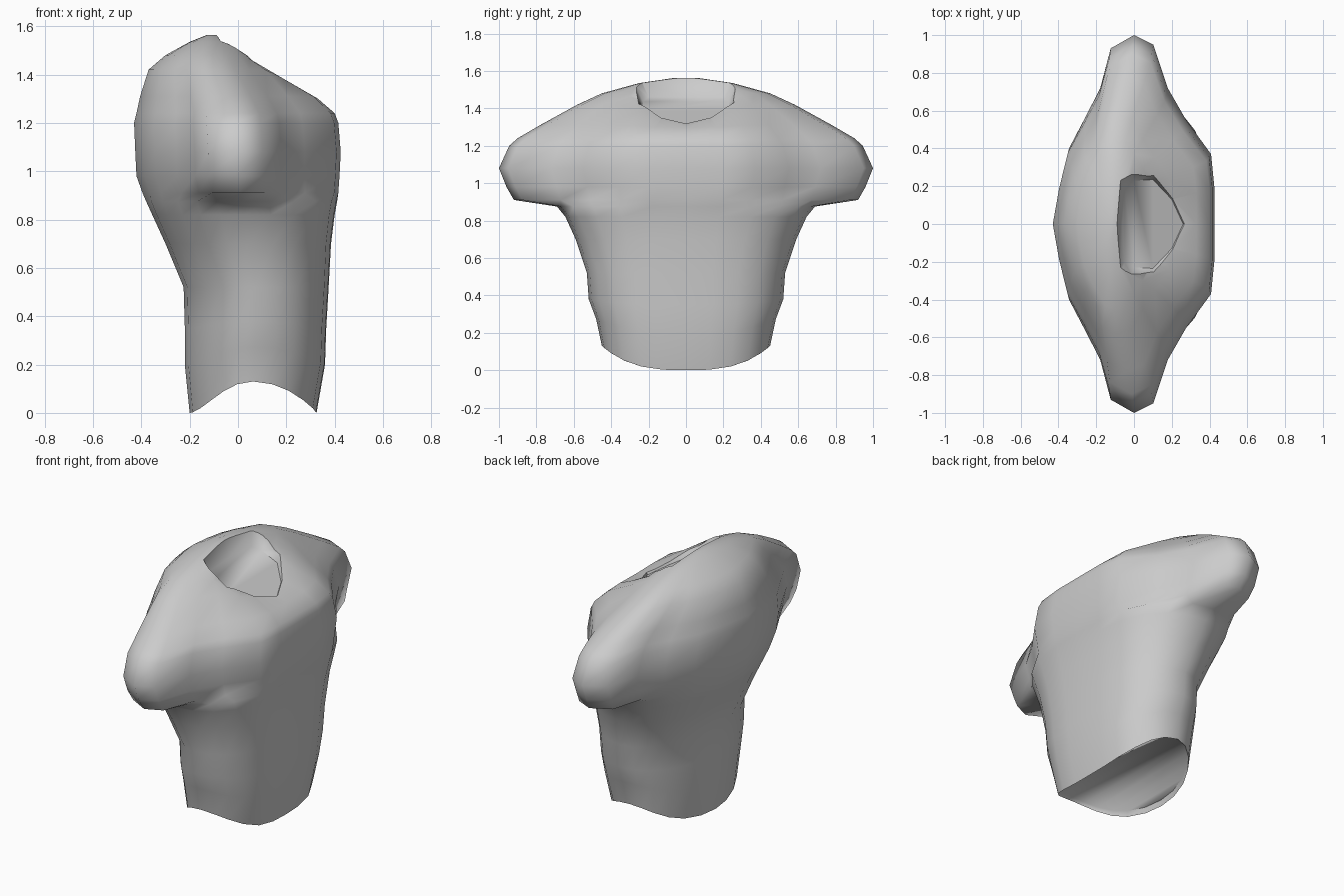
import bpy
import bmesh
from mathutils import Vector

old = bpy.data.objects.get("Cube")
if old:
    bpy.data.objects.remove(old, do_unlink=True)

# One plain grey
grey = bpy.data.materials.new("plain_grey")
grey.use_nodes = True
colour = (0.6, 0.6, 0.6, 1)
grey.diffuse_color = colour
grey.node_tree.nodes["Principled BSDF"].inputs["Base Color"].default_value = colour

# Quarter outlines as (sideways, forward) fractions: flat chest, pointed back, thin arms
WAIST_FRONT = [(0, 1), (.27, .99), (.53, .94), (.74, .79), (.89, .56), (.97, .3), (1, 0)]
WAIST_BACK = [(0, 1), (.27, .95), (.53, .83), (.73, .67), (.88, .47), (.97, .25), (1, 0)]
ARMS_FRONT = [(0, 1), (.2, 1), (.37, .96), (.55, .65), (.72, .42), (.95, .24), (1, 0)]
ARMS_BACK = [(0, 1), (.2, .92), (.4, .81), (.57, .6), (.72, .42), (.93, .29), (1, 0)]

# Horizontal sections: height, back, front, half width, share of arm outline
SECTIONS = [
    (0, -.2, .325, .45, 0), (.2, -.22, .36, .48, 0), (.35, -.22, .365, .52, 0),
    (.52, -.225, .375, .53, 0), (.7, -.3, .385, .59, 0), (.82, -.355, .4, .645, 0),
    (.875, -.38, .41, .69, .1), (.91, -.395, .415, .92, .95), (.98, -.42, .42, .96, 1),
    (1.08, -.425, .425, 1, 1), (1.2, -.43, .415, .945, 1), (1.24, -.42, .4, .9, 1),
    (1.31, -.405, .33, .78, .9), (1.42, -.37, .2, .58, .7), (1.48, -.3, .1, .45, .4),
    (1.535, -.2, 0, .25, 0), (1.563, -.13, -.09, .06, 0),
]


def section_points(z, back, front, width, arm):
    """Full closed outline of one section, with an arched hem and a dip below the neck."""
    middle, half = (front + back) / 2, (front - back) / 2
    lift = 0.13 * max(0, 1 - z / 0.45)
    dip = 0.08 * min(1, (z - 1.29) / 0.13) if 1.29 < z < 1.5 else 0

    def quarter(waist, arms, forward):
        points = []
        for a, b in zip(waist, arms):
            q = Vector(a).lerp(Vector(b), arm)
            y, height = width * q.x, z + lift * q.x ** 3
            if forward > 0:
                height -= dip * max(0, 1 - (y / 0.33) ** 2)
            points.append(Vector((middle + forward * half * q.y, y, height)))
        return points

    left = quarter(WAIST_FRONT, ARMS_FRONT, 1) + quarter(WAIST_BACK, ARMS_BACK, -1)[-2::-1]
    return left + [Vector((p.x, -p.y, p.z)) for p in left[-2:0:-1]]


def cap(bm, ring):
    """Close a mirrored ring with strips running from side to side."""
    for i in range(len(ring) // 2):
        strip = [ring[i], ring[i + 1], ring[-i - 1], ring[-i]]
        bm.faces.new(list(dict.fromkeys(strip)))


def loft(name, outlines):
    """Closed solid through a stack of outlines."""
    bm = bmesh.new()
    rings = [[bm.verts.new(p) for p in outline] for outline in outlines]
    count = len(rings[0])
    for low, high in zip(rings, rings[1:]):
        for i in range(count):
            j = (i + 1) % count
            bm.faces.new((low[i], low[j], high[j], high[i]))
    cap(bm, rings[0])
    cap(bm, rings[-1])
    bmesh.ops.recalc_face_normals(bm, faces=bm.faces)
    mesh = bpy.data.meshes.new(name)
    bm.to_mesh(mesh)
    bm.free()
    mesh.materials.append(grey)
    obj = bpy.data.objects.new(name, mesh)
    bpy.context.collection.objects.link(obj)
    return obj


# Body, closed underneath by an arched panel just inside the hem
body = [section_points(*s) for s in SECTIONS]
inner_hem = [Vector((p.x * .97, p.y * .97, p.z * .85 + .035)) for p in body[0]]
torso = loft("torso", [inner_hem] + body)

# Flared neck cutter with a flat floor sloping forward
half_neck = [(-.06, 0), (-.05, .2), (0, .23), (.1, .235), (.2, .13), (.26, 0)]
neck = half_neck + [(x, -y) for x, y in half_neck[-2:0:-1]]
floor = [Vector((x, y, 1.435 - 0.5 * x)) for x, y in neck]
rim = [Vector((p.x * 1.5 - .03, p.y * 1.4, p.z + .2)) for p in floor]
cutter = loft("neck_cutter", [floor, rim])
cutter.hide_render = True

# Cut the neck and bake the result
cut = torso.modifiers.new("neck_cut", "BOOLEAN")
cut.operation = "DIFFERENCE"
cut.solver = "EXACT"
cut.object = cutter
bpy.context.view_layer.update()
graph = bpy.context.evaluated_depsgraph_get()
torso.data = bpy.data.meshes.new_from_object(torso.evaluated_get(graph))
torso.modifiers.clear()
bpy.data.objects.remove(cutter, do_unlink=True)

# Smooth body with crisp neck and hem edges
bpy.ops.object.select_all(action="DESELECT")
torso.select_set(True)
bpy.context.view_layer.objects.active = torso
bpy.ops.object.shade_smooth_by_angle(angle=0.95)
